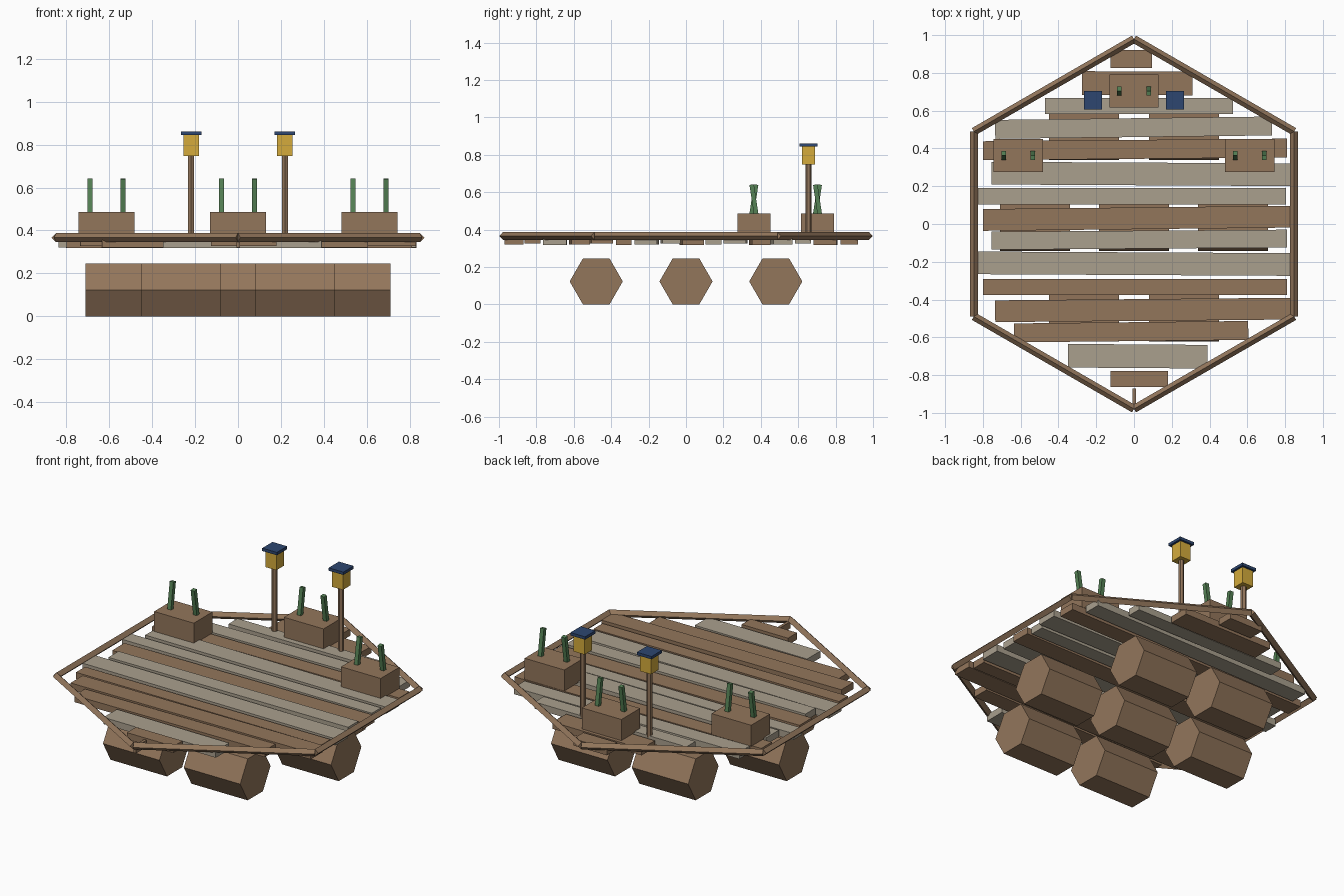
import bpy, math
from mathutils import Vector

if "Cube" in bpy.data.objects:
    bpy.data.objects.remove(bpy.data.objects["Cube"])


def mat(name, rgb):
    m = bpy.data.materials.new(name)
    m.diffuse_color = (*rgb, 1)
    m.use_nodes = True
    m.node_tree.nodes["Principled BSDF"].inputs["Base Color"].default_value = m.diffuse_color
    return m


BROWN = mat("brown wood", (0.29, 0.18, 0.105))
GREY = mat("weathered wood", (0.40, 0.35, 0.27))
GREEN = mat("leaf green", (0.09, 0.22, 0.09))
GOLD = mat("lantern gold", (0.66, 0.41, 0.045))
NAVY = mat("navy blue", (0.026, 0.061, 0.16))


def box(name, loc, size, m, rot=(0, 0, 0)):
    bpy.ops.mesh.primitive_cube_add(size=1, location=loc, rotation=rot)
    o = bpy.context.object
    o.name = name
    o.scale = size
    o.data.materials.append(m)
    return o


def rod(name, a, b, r, sides, m, spin=0.0):
    """Prism between two points, spun about its own axis."""
    a, b = Vector(a), Vector(b)
    d = b - a
    bpy.ops.mesh.primitive_cylinder_add(vertices=sides, radius=r, depth=d.length)
    o = bpy.context.object
    for v in o.data.vertices:
        x, y = v.co.x, v.co.y
        v.co.x = x * math.cos(spin) - y * math.sin(spin)
        v.co.y = x * math.sin(spin) + y * math.cos(spin)
    o.name = name
    o.location = (a + b) / 2
    o.rotation_euler = d.to_track_quat('Z', 'Y').to_euler()
    o.data.materials.append(m)
    return o


# floats: seven hexagonal barrels in a 2-3-2 layout
R = 0.142
for y, xs in ((-0.48, (-0.265, 0.265)), (0, (-0.525, 0, 0.525)), (0.48, (-0.265, 0.265))):
    for x in xs:
        rod("barrel_float", (x - 0.185, y, R * 0.866), (x + 0.185, y, R * 0.866),
            R, 6, BROWN, math.pi / 6)

# deck planks: x start, x end, centre y, width, is grey, turn in degrees
PLANKS = [
    (-0.007, 0.010, -0.92, 0.10, 0, 0), (-0.125, 0.18, -0.82, 0.085, 0, 0),
    (-0.35, 0.39, -0.70, 0.125, 1, -0.4), (-0.635, 0.605, -0.57, 0.10, 0, 0.6),
    (-0.735, 0.83, -0.455, 0.115, 0, 0.5), (-0.80, 0.81, -0.333, 0.085, 0, 0),
    (-0.835, 0.83, -0.21, 0.12, 1, -0.3), (-0.755, 0.81, -0.083, 0.095, 1, 0.4),
    (-0.80, 0.83, 0.03, 0.115, 0, 0.6), (-0.835, 0.805, 0.147, 0.085, 1, 0),
    (-0.755, 0.83, 0.265, 0.12, 1, -0.3), (-0.80, 0.81, 0.395, 0.10, 0, 0.5),
    (-0.735, 0.73, 0.51, 0.10, 1, 0.7), (-0.47, 0.525, 0.625, 0.085, 1, 0),
    (-0.275, 0.31, 0.745, 0.125, 0, -0.3), (-0.125, 0.095, 0.873, 0.095, 0, 0),
]
for i, (x0, x1, y, w, grey, turn) in enumerate(PLANKS):
    z = 0.341 + (0, 0.006, -0.003)[i % 3]
    box("deck_plank", ((x0 + x1) / 2, y, z), (x1 - x0, w, 0.04),
        GREY if grey else BROWN, (0, 0, math.radians(turn)))

# hexagonal rim of diamond-section rails
C = [(0.979 * math.cos(math.radians(30 + 60 * k)),
      0.979 * math.sin(math.radians(30 + 60 * k)), 0.366) for k in range(6)]
for k in range(6):
    rod("rim_rail", C[k], C[(k + 1) % 6], 0.021, 4, BROWN)

# planters with two leaning stems each
for x, y in ((-0.613, 0.363), (0.0, 0.703), (0.613, 0.363)):
    box("planter_box", (x, y, 0.4225), (0.26, 0.175, 0.125), BROWN)
    for s in (-1, 1):
        box("plant_stem", (x + s * 0.077, y, 0.5625), (0.024, 0.024, 0.158), GREEN,
            (s * 0.15, 0, 0))

# lantern posts
for s in (-1, 1):
    x, y = s * 0.218, 0.655
    rod("lantern_post", (x, y, 0.355), (x, y, 0.75), 0.016, 6, BROWN)
    box("lantern_glass", (x, y, 0.7965), (0.072, 0.072, 0.097), GOLD)
    box("lantern_roof", (x, y, 0.853), (0.096, 0.096, 0.017), NAVY)
